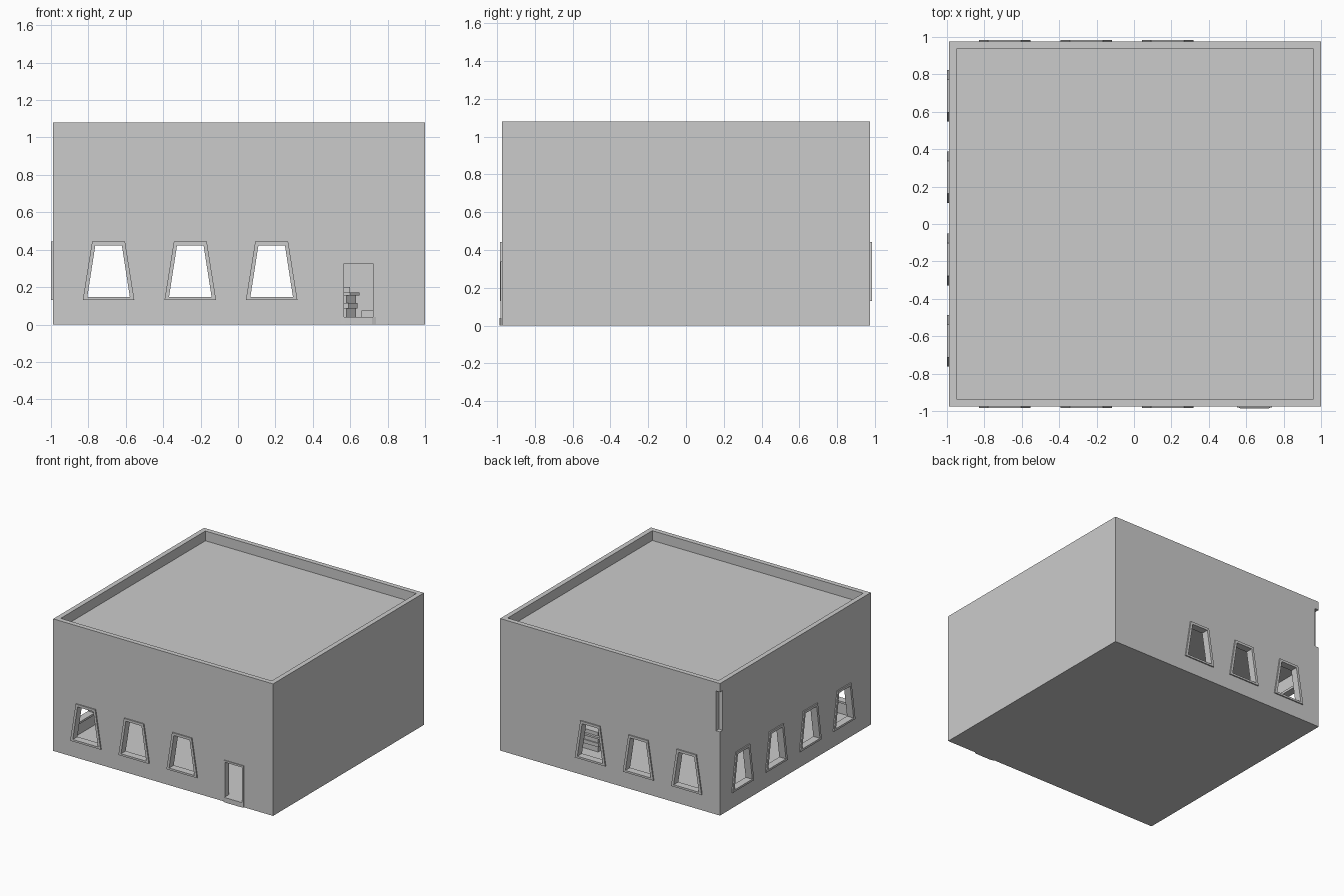
import bpy
import bmesh

if "Cube" in bpy.data.objects:
    bpy.data.objects.remove(bpy.data.objects["Cube"])

X0, X1, Y, H, T = -0.99, 1.0, 0.975, 1.08, 0.04   # wall faces, height, thickness
ROOF, FLOOR, PROUD = 1.0, 0.04, 0.01

# Map (u along wall, v up, d outward) to world for each facade
SIDES = {
    "front": lambda u, v, d: (u, -Y - d, v),
    "back": lambda u, v, d: (u, Y + d, v),
    "left": lambda u, v, d: (X0 - d, u, v),
    "plan": lambda u, v, d: (u, v, d),
}


def finish(name, bm):
    bmesh.ops.recalc_face_normals(bm, faces=bm.faces)
    me = bpy.data.meshes.new(name)
    bm.to_mesh(me)
    bm.free()
    ob = bpy.data.objects.new(name, me)
    bpy.context.collection.objects.link(ob)
    return ob


def prism(name, pts, d0, d1, side="plan"):
    bm = bmesh.new()
    f = SIDES[side]
    a, b = [[bm.verts.new(f(u, v, d)) for u, v in pts] for d in (d0, d1)]
    bm.faces.new(a)
    bm.faces.new(b)
    n = len(pts)
    for i in range(n):
        j = (i + 1) % n
        bm.faces.new((a[i], a[j], b[j], b[i]))
    return finish(name, bm)


def ring(name, outer, inner, d0, d1, side):
    bm = bmesh.new()
    f = SIDES[side]
    loops = [[bm.verts.new(f(u, v, d)) for u, v in p]
             for p, d in ((outer, d0), (outer, d1), (inner, d1), (inner, d0))]
    n = len(outer)
    for k in range(4):
        a, b = loops[k], loops[(k + 1) % 4]
        for i in range(n):
            j = (i + 1) % n
            bm.faces.new((a[i], a[j], b[j], b[i]))
    return finish(name, bm)


def box(name, x0, x1, y0, y1, z0, z1):
    return prism(name, [(x0, y0), (x1, y0), (x1, y1), (x0, y1)], z0, z1)


def cut(ob, cutter):
    m = ob.modifiers.new("cut", "BOOLEAN")
    m.operation, m.solver, m.object = "DIFFERENCE", "EXACT", cutter
    bpy.context.view_layer.objects.active = ob
    bpy.ops.object.modifier_apply(modifier=m.name)
    bpy.data.objects.remove(cutter, do_unlink=True)


def trapezoid(c, wb, wt, zb, zt):
    return [(c - wb, zb), (c + wb, zb), (c + wt, zt), (c - wt, zt)]


# Building shell: solid block with roof recess and hollow ground-floor room
shell = box("building_shell", X0, X1, -Y, Y, 0, H)
cut(shell, box("c", X0 + T, X1 - T, -Y + T, Y - T, ROOF, H + 0.1))
cut(shell, box("c", X0 + T, X1 - T, -Y + T, Y - T, FLOOR, 0.55))

# Tall notch in the upper back left corner
cut(shell, box("c", X0 - 0.1, X0 + 0.035, Y - 0.035, Y + 0.1, 0.685, 1.01))

# Tapered windows with proud frames
rows = {"front": (-0.692, -0.255, 0.18), "back": (-0.692, -0.255, 0.18),
        "left": (0.685, 0.25, -0.19, -0.625)}
for side, centres in rows.items():
    for i, c in enumerate(centres):
        outer = trapezoid(c, 0.138, 0.088, 0.13, 0.443)
        inner = trapezoid(c, 0.114, 0.071, 0.146, 0.423)
        mid = trapezoid(c, 0.126, 0.08, 0.138, 0.433)
        cut(shell, prism("c", mid, -T - 0.02, 0.05, side))
        ring(f"{side}_window_frame_{i + 1}", outer, inner,
             -T - PROUD, PROUD, side)

# Doorway, door frame and threshold step
cut(shell, prism("c", [(0.56, FLOOR), (0.727, FLOOR), (0.727, 0.332), (0.56, 0.332)],
                 -T - 0.02, 0.05, "front"))
prism("door_frame", [(0.552, FLOOR), (0.552, 0.34), (0.737, 0.34), (0.737, FLOOR),
                     (0.722, FLOOR), (0.722, 0.325), (0.567, 0.325), (0.567, FLOOR)],
      -T - PROUD, 0.006, "front")
prism("door_step", [(0.552, -Y + 0.01), (0.552, -Y - 0.004), (0.572, -Y - 0.012),
                    (0.717, -Y - 0.012), (0.737, -Y - 0.004), (0.737, -Y + 0.01)],
      0, FLOOR)


# Interior counter with chamfered corner, overhanging top and low bench
def counter(name, e, z0, z1):
    prism(name, [(0.34 - e, 0.2 - e), (0.58 + e, 0.2 - e), (0.63 + e, 0.25 - e),
                 (0.63 + e, 0.65 + e), (0.34 - e, 0.65 + e)], z0, z1)


counter("counter_base", 0, FLOOR, 0.155)
counter("counter_rail", 0.01, 0.085, 0.115)
counter("counter_top", 0.02, 0.155, 0.17)
box("counter_back", 0.34, 0.6, 0.55, 0.65, 0.17, 0.2)
box("bench", 0.66, X1 - T, 0.75, Y - T, FLOOR, 0.075)
